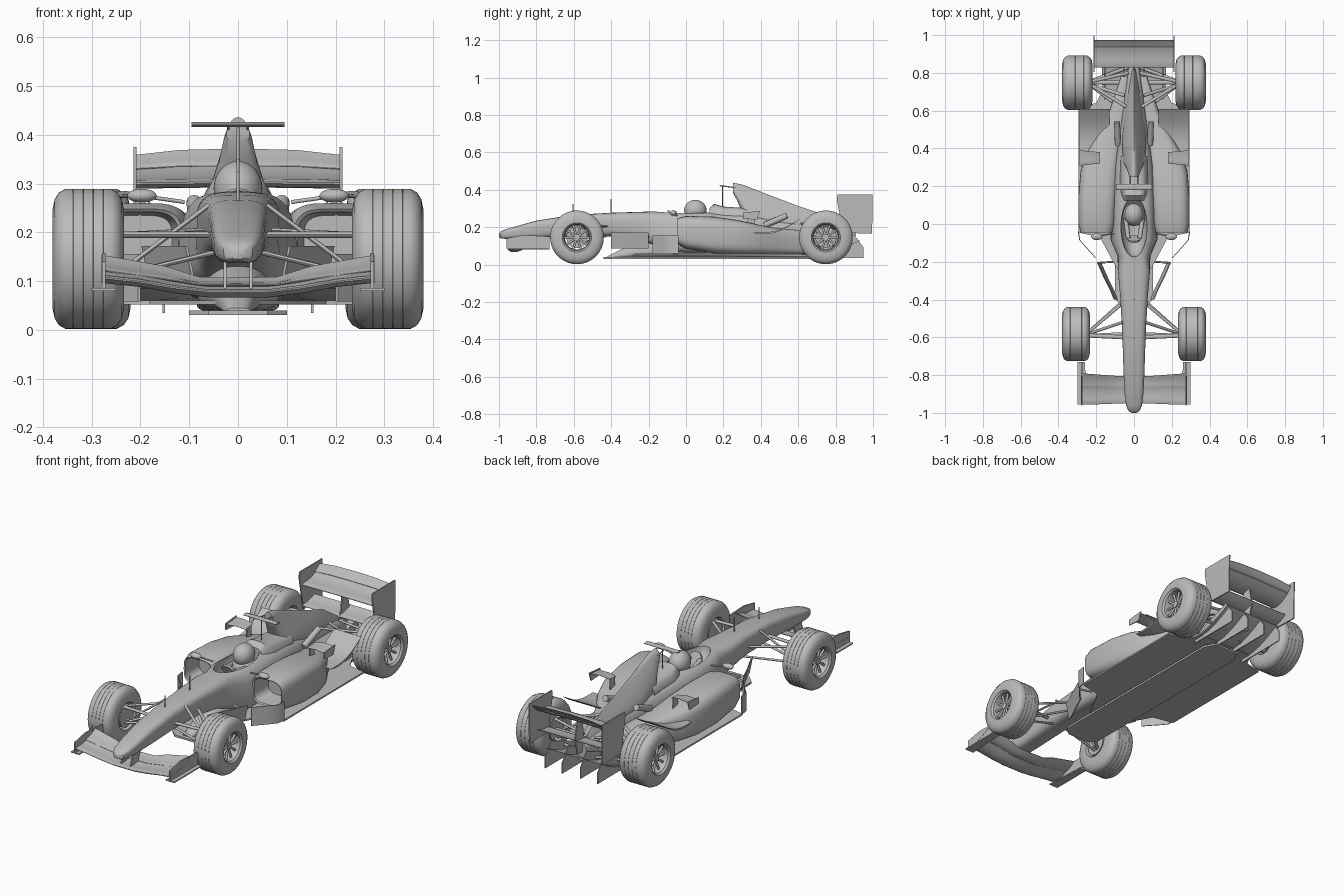
import bpy, bmesh
from math import sin, cos, pi, copysign
from mathutils import Vector, Matrix

if "Cube" in bpy.data.objects:
    bpy.data.objects.remove(bpy.data.objects["Cube"])

grey = bpy.data.materials.new("plain_grey")
grey.use_nodes = True
grey.diffuse_color = (0.5, 0.5, 0.5, 1)
grey.node_tree.nodes["Principled BSDF"].inputs["Base Color"].default_value = (0.5, 0.5, 0.5, 1)
parts = []


def make(name, bm, pair=False):
    """Turn a bmesh into an object; pair mirrors it to the other side."""
    bmesh.ops.recalc_face_normals(bm, faces=bm.faces)
    mesh = bpy.data.meshes.new(name)
    bm.to_mesh(mesh)
    bm.free()
    mesh.materials.append(grey)
    ob = bpy.data.objects.new(name, mesh)
    bpy.context.collection.objects.link(ob)
    if pair:
        ob.modifiers.new("mirror", "MIRROR").use_mirror_merge = False
    parts.append(ob)
    return ob


def loft(name, rings, pair=False, closed=False):
    """Skin a row of equal rings, capped at the ends or joined in a loop."""
    bm = bmesh.new()
    rows = [[bm.verts.new(p) for p in r] for r in rings]
    n = len(rows[0])
    for a, b in zip(rows, rows[1:] + ([rows[0]] if closed else [])):
        for i in range(n):
            j = (i + 1) % n
            bm.faces.new((a[i], a[j], b[j], b[i]))
    if not closed:
        bm.faces.new(rows[0])
        bm.faces.new(rows[-1])
    return make(name, bm, pair)


def ring(y, x0, x1, z0, z1, taper=0.0, power=0.7, n=32):
    """Rounded box section across the car; taper narrows its top."""
    pts = []
    for i in range(n):
        c, s = cos(2 * pi * i / n), sin(2 * pi * i / n)
        u, v = copysign(abs(c) ** power, c), copysign(abs(s) ** power, s)
        x = (x0 + x1) / 2 + (x1 - x0) / 2 * u * (1 - taper * (v + 1) / 2)
        pts.append((x, y, (z0 + z1) / 2 + (z1 - z0) / 2 * v))
    return pts


def prism(name, outline, axis, at, thick, pair=False):
    """Flat plate from an outline: (y, z) for axis x, (x, y) for axis z."""
    def put(p, h):
        return (h, p[0], p[1]) if axis == "x" else (p[0], p[1], h)
    return loft(name, [[put(p, at + h) for p in outline] for h in (0, thick)], pair)


def rod(name, a, b, r, flat=1.0, pair=False):
    a, b = Vector(a), Vector(b)
    bm = bmesh.new()
    turn = (b - a).to_track_quat("Z", "Y").to_matrix().to_4x4()
    bmesh.ops.create_cone(bm, cap_ends=True, segments=12, radius1=r, radius2=r, depth=(b - a).length,
                          matrix=Matrix.Translation((a + b) / 2) @ turn @ Matrix.Diagonal((1, flat, 1, 1)))
    return make(name, bm, pair)


def ball(name, at, size, pair=False):
    bm = bmesh.new()
    bmesh.ops.create_uvsphere(bm, u_segments=32, v_segments=16, radius=1,
                              matrix=Matrix.Translation(at) @ Matrix.Diagonal((*size, 1)))
    return make(name, bm, pair)


def aerofoil(name, stations, thick, sag, pair=False):
    """Wing skinned over stations of (x, front y, front z, back y, back z)."""
    rings = []
    for x, y0, z0, y1, z1 in stations:
        top, low = [], []
        for i in range(9):
            t = i / 8
            y, z = y0 + (y1 - y0) * t, z0 + (z1 - z0) * t - sag * sin(pi * t)
            h = thick * (0.2 + sin(pi * t ** 0.6)) / 2
            top.append((x, y, z + h))
            low.append((x, y, z - h))
        rings.append(top + low[::-1])
    return loft(name, rings, pair)


def both_sides(half):
    return [(-s[0], *s[1:]) for s in half[:0:-1]] + half


def strip(name, path, z0, z1, lean, thick=.005):
    """Pair of upright vanes following a path in x, y, leaning out at the top."""
    return loft(name, [[(x, y, z0), (x + thick, y, z0), (x + lean + thick, y, z1), (x + lean, y, z1)]
                       for x, y in path], True)


# Nose, tub and tail in one skin: y, half width, bottom, top
hull = [(-1.0, .012, .145, .165), (-.99, .028, .14, .178), (-.96, .04, .137, .19), (-.9, .047, .137, .207),
        (-.8, .052, .14, .235), (-.6, .058, .15, .266), (-.4, .068, .15, .277), (-.25, .08, .13, .282),
        (-.17, .094, .1, .284), (-.08, .135, .06, .284), (.1, .13, .055, .28), (.3, .12, .055, .272),
        (.5, .085, .055, .245), (.7, .055, .06, .21), (.86, .03, .08, .17)]
body = loft("body_shell", [ring(y, -w, w, a, b, -0.1 if y < -.2 else 0.2, .58) for y, w, a, b in hull])

# Cockpit opening
cutter = ball("cockpit_cutter", (0, -.015, .285), (.07, .16, .1))
cut = body.modifiers.new("cockpit", "BOOLEAN")
cut.operation, cut.object, cut.solver = "DIFFERENCE", cutter, "EXACT"
bpy.context.view_layer.objects.active = body
bpy.ops.object.modifier_apply(modifier="cockpit")
parts.remove(cutter)
bpy.data.objects.remove(cutter)

# Sidepods with hollow inlets: y, inner x, outer x, bottom, top
pod = [(.06, .135, .268, .125, .235), (-.04, .122, .277, .115, .242), (-.045, .115, .283, .108, .248),
       (0, .1, .294, .085, .26), (.15, .09, .294, .06, .256), (.28, .08, .283, .055, .238),
       (.38, .07, .25, .055, .215), (.48, .05, .19, .055, .195), (.6, .03, .13, .055, .185),
       (.78, .02, .07, .06, .165)]
loft("sidepod", [ring(*s, power=.55) for s in pod], True)

# Engine cover with pointed hoop and tapering spine: y, half width, bottom, top, taper
spine = [(.25, .03, .385, .436, .5), (.27, .04, .35, .434, .55), (.3, .055, .28, .428, .65),
         (.33, .078, .22, .417, .75), (.45, .09, .2, .37, .87),
         (.6, .065, .18, .313, .9), (.7, .045, .16, .28, .9), (.82, .02, .14, .2, .8)]
loft("engine_cover", [ring(y, -w, w, a, b, t, .85) for y, w, a, b, t in spine])
loft("headrest", [ring(y, -w, w, .24, z, .35, .6) for y, w, z in
                  ((.125, .065, .3), (.15, .075, .325), (.2, .085, .31), (.36, .08, .3))])

# Driver
ball("helmet", (0, .05, .29), (.05, .06, .056))
ball("shoulders", (0, .05, .23), (.062, .06, .05))
rod("steering_wheel", (0, -.085, .255), (0, -.075, .26), .035)
rod("driver_arm", (.045, .03, .24), (.03, -.075, .257), .012, pair=True)

# Floor, plank and diffuser
side = [(.04, -.3), (.1, -.22), (.18, -.07), (.295, -.045), (.295, .62), (.2, .64), (.16, .72)]
prism("floor", side + [(-x, y) for x, y in side[::-1]], "z", .052, .008)
side = [(.06, -.44), (.1, -.4), (.1, .66), (.07, .72)]
prism("plank", side + [(-x, y) for x, y in side[::-1]], "z", .03, .01)
loft("keel", [ring(y, -w, w, .035, z, .3) for y, w, z in
              ((-.42, .03, .045), (-.25, .06, .13), (-.08, .095, .16), (.66, .095, .08))])
aerofoil("diffuser_roof", [(x, .66, .055, .93, .13) for x in (-.17, .17)], .008, .02)
for x in (.05, .15):
    prism("diffuser_fin", [(.66, .035), (.95, .035), (.95, .09), (.9, .16), (.82, .13), (.66, .07)],
          "x", x, .005, True)

# Front wing
main = [(0, -.95, .078, -.86, .088), (.06, -.95, .078, -.86, .088), (.13, -.952, .086, -.86, .098),
        (.2, -.955, .098, -.86, .113), (.28, -.955, .107, -.86, .12)]
aerofoil("front_wing_main", both_sides(main), .014, .008)
flap = [(0, -.87, .093, -.805, .106), (.08, -.87, .093, -.805, .108), (.15, -.87, .104, -.8, .13),
        (.28, -.87, .122, -.79, .153)]
aerofoil("front_wing_flap", both_sides(flap), .008, .006)
prism("front_wing_endplate", [(-.96, .085), (-.73, .08), (-.73, .15), (-.87, .158), (-.96, .14)],
      "x", .272, .007, True)
prism("front_wing_footplate", [(.25, -.955), (.3, -.955), (.3, -.73), (.26, -.73)], "z", .08, .006, True)
prism("front_wing_hanger", [(-.93, .085), (-.87, .09), (-.84, .15), (-.91, .15)], "x", .024, .006, True)

# Rear wing
aerofoil("rear_wing_main", both_sides([(0, .828, .302, .95, .335), (.21, .828, .3, .95, .33)]), .016, .012)
aerofoil("rear_wing_flap", both_sides([(0, .935, .336, .975, .371), (.12, .935, .335, .975, .368),
                                       (.21, .935, .33, .975, .358)]), .008, .003)
aerofoil("rear_wing_beam", [(x, .83, .19, .93, .215) for x in (-.21, .21)], .012, .008)
prism("rear_wing_endplate", [(.842, .17), (.995, .165), (.998, .375), (.81, .375), (.806, .345), (.825, .25)],
      "x", .208, .006, True)
prism("rear_wing_pillar", [(.77, .13), (.9, .13), (.92, .21), (.9, .305), (.86, .305), (.85, .21)],
      "x", -.003, .006)

# Vanes beside the tub, flip-ups and horn winglets ahead of the rear wheels
strip("bargeboard", [(.085, -.4), (.105, -.35), (.14, -.28), (.175, -.2)], .085, .172, .018)
strip("turning_vane", [(.2, -.18), (.25, -.125), (.285, -.085), (.292, -.04)], .058, .155, 0)
rod("vane_brace", (.11, -.2, .15), (.185, -.205, .14), .005, pair=True)
aerofoil("flip_up", [(x, .36, .17, .61, .245) for x in (.13, .288)], .008, .03, True)
aerofoil("winglet", [(.18, .32, .268, .38, .276), (.23, .315, .274, .385, .284), (.285, .31, .27, .39, .28)],
         .007, .003, True)
prism("winglet_endplate", [(.305, .245), (.38, .24), (.395, .286), (.305, .278)], "x", .283, .005, True)
prism("winglet_stalk", [(.33, .2), (.37, .2), (.37, .272), (.33, .27)], "x", .18, .005, True)

# Camera bar, mirrors, antennas, exhausts
aerofoil("camera_bar", [(x, .18, .421, .212, .421) for x in (-.095, .095)], .008, 0)
rod("camera_bar_post", (0, .195, .29), (0, .195, .42), .003)
rod("camera_bar_brace", (.02, .2, .42), (.02, .27, .41), .003, pair=True)
ball("mirror", (.197, -.067, .275), (.03, .018, .014), True)
rod("mirror_stalk", (.11, -.05, .262), (.18, -.062, .272), .004, pair=True)
rod("front_antenna", (0, -.605, .26), (0, -.605, .325), .003)
rod("tub_antenna", (0, -.4, .27), (0, -.4, .35), .003)
rod("exhaust", (.085, .42, .21), (.09, .54, .262), .016, pair=True)

# Suspension arms: outer point, inner point, radius
for end, arms in {
    "front": [((.25, -.59, .195), (.05, -.6, .195), .011), ((.25, -.58, .195), (.06, -.42, .205), .008),
              ((.25, -.59, .11), (.04, -.58, .16), .008), ((.25, -.58, .11), (.05, -.4, .16), .008),
              ((.24, -.58, .12), (.06, -.52, .255), .008)],
    "rear": [((.25, .75, .2), (.04, .62, .22), .009), ((.25, .75, .2), (.03, .8, .19), .009),
             ((.25, .75, .1), (.05, .6, .1), .009), ((.25, .75, .1), (.03, .83, .1), .009),
             ((.24, .74, .12), (.05, .68, .23), .009), ((.3, .75, .145), (.02, .75, .145), .011)],
}.items():
    for a, b, r in arms:
        rod(end + "_suspension_arm", a, b, r, .6, True)

# Wheels: grooved tyre and rim turned about the axle, hub and spokes
for end, cx, cy, w in (("front", .307, -.583, .0735), ("rear", .3, .748, .08)):
    cz, big = .1455, .1435
    profile = [(-1, .07), (-1, .1), (-.94, .122), (-.82, .136), (-.64, big)]
    for g in (-.42, -.14, .14, .42):
        profile += [(g - .008, big), (g, big - .001), (g + .008, big)]
    profile += [(.64, big), (.82, .136), (.94, .122), (1, .1), (1, .078), (.93, .075), (.88, .07),
                (.3, .064), (-.85, .064)]
    turns = [2 * pi * i / 56 for i in range(56)]
    loft(end + "_tyre", [[(cx + a * w, cy + r * cos(t), cz + r * sin(t)) for a, r in profile]
                         for t in turns], True, True)
    rod(end + "_hub", (cx + .2 * w, cy, cz), (cx + .72 * w, cy, cz), .016, pair=True)
    rod(end + "_brake_drum", (cx - .95 * w, cy, cz), (cx + .15 * w, cy, cz), .058, pair=True)
    for i in range(10):
        c, s = cos(pi * i / 5), sin(pi * i / 5)
        rod(end + "_spoke", (cx + .6 * w, cy + .012 * c, cz + .012 * s),
            (cx + .62 * w, cy + .069 * c, cz + .069 * s), .006, pair=True)

# Smooth shading with sharp edges kept
bpy.ops.object.select_all(action="DESELECT")
for ob in parts:
    ob.select_set(True)
bpy.context.view_layer.objects.active = body
bpy.ops.object.shade_smooth_by_angle(angle=pi / 5)
